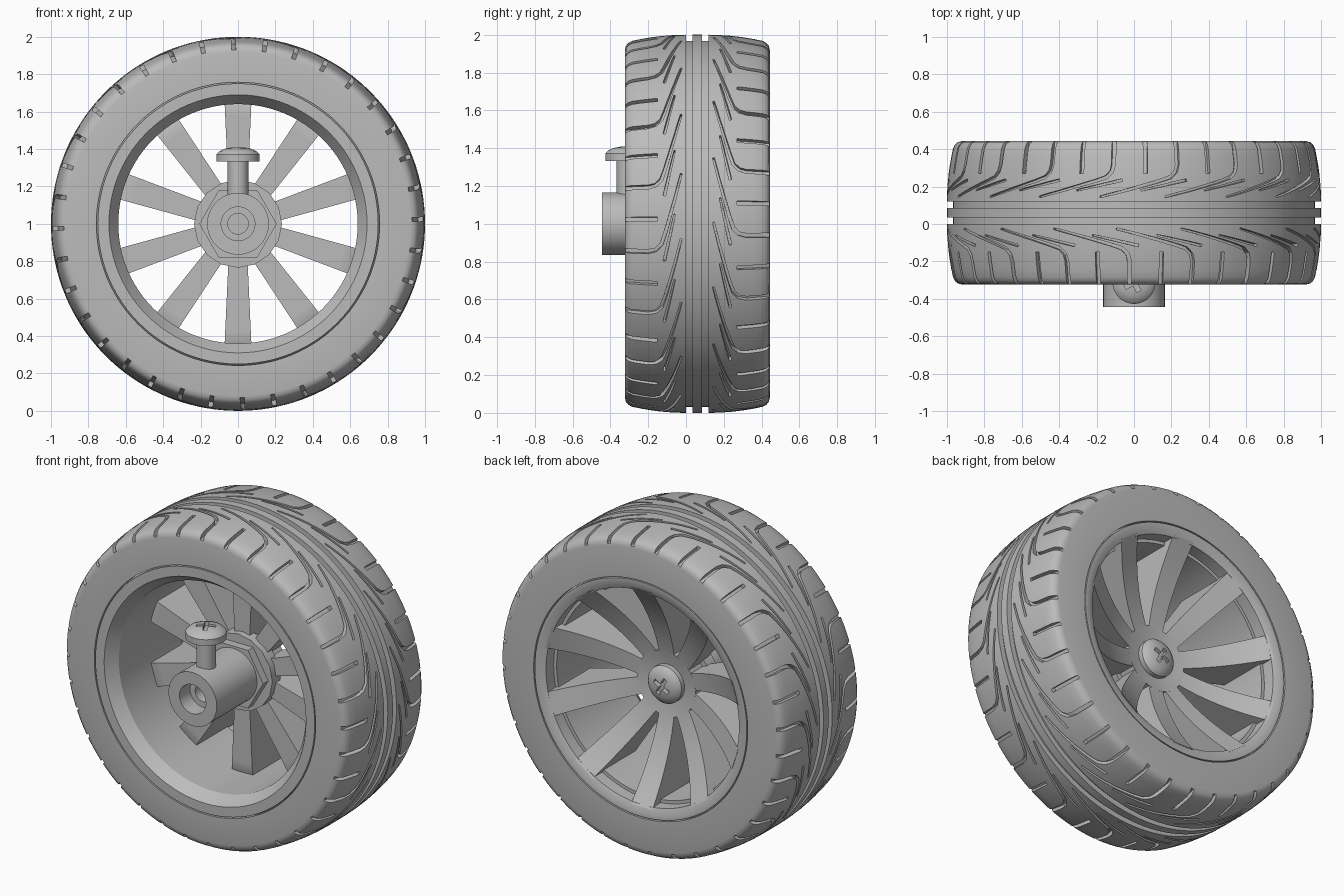
import bpy, bmesh, math
from math import cos, sin, pi, tau

cube = bpy.data.objects.get("Cube")
if cube:
    bpy.data.objects.remove(cube)

grey = bpy.data.materials.new("grey")
grey.use_nodes = True
grey.diffuse_color = (0.5, 0.5, 0.5, 1)
grey.node_tree.nodes["Principled BSDF"].inputs["Base Color"].default_value = (0.5, 0.5, 0.5, 1)

MID = 0.06       # tyre centre plane along y
HALF = 0.383     # half the tyre width
PITCH = tau / 18


def finish(name, bm):
    bmesh.ops.remove_doubles(bm, verts=bm.verts, dist=1e-5)
    bmesh.ops.recalc_face_normals(bm, faces=bm.faces)
    me = bpy.data.meshes.new(name)
    bm.to_mesh(me)
    bm.free()
    me.materials.append(grey)
    ob = bpy.data.objects.new(name, me)
    bpy.context.scene.collection.objects.link(ob)
    smooth(me)
    return ob


def smooth(me):
    me.shade_smooth()
    me.set_sharp_from_angle(angle=math.radians(30))


def on_wheel(r, y, t):
    return (r * cos(t), y, 1 + r * sin(t))


def skin(bm, rings, closed):
    # joins matching loops of vertices; closes round or caps the two ends
    n = len(rings[0])
    for i in range(len(rings) if closed else len(rings) - 1):
        a, b = rings[i], rings[(i + 1) % len(rings)]
        for j in range(n):
            k = (j + 1) % n
            bm.faces.new((a[j], a[k], b[k], b[j]))
    if not closed:
        bm.faces.new(rings[0])
        bm.faces.new(rings[-1])


def lathe(name, profile, segs=64, place=on_wheel):
    # turns a closed (radius, axial) profile
    bm = bmesh.new()
    rings = [[bm.verts.new(place(r, a, tau * i / segs)) for r, a in profile]
             for i in range(segs)]
    skin(bm, rings, True)
    return finish(name, bm)


def cut(ob, cutter):
    cutter.hide_render = True
    mod = ob.modifiers.new("cut", 'BOOLEAN')
    mod.operation, mod.solver, mod.object = 'DIFFERENCE', 'EXACT', cutter
    graph = bpy.context.evaluated_depsgraph_get()
    me = bpy.data.meshes.new_from_object(ob.evaluated_get(graph))
    ob.modifiers.clear()
    ob.data = me
    smooth(me)
    bpy.data.objects.remove(cutter)


# Tyre body with two grooves round the middle
def crown(off):
    return 1 - 0.4 * max(0, off - 0.06) ** 2


side = [(0.025, 1), (0.025, 0.968), (0.06, 0.968), (0.06, 1)]
side += [(o, crown(o)) for o in (0.12, 0.18, 0.24, 0.3, 0.345)]
side += [(0.365, 0.957), (0.378, 0.942), (HALF, 0.92)]
outline = [(r, MID - o) for o, r in reversed(side)] + [(r, MID + o) for o, r in side]
outline += [(0.732, MID + HALF), (0.732, 0.3), (0.757, 0.2), (0.757, MID - HALF)]
tyre = lathe("tyre", outline, 144)

# Tread grooves as tapering ribbons: (angle, distance from centre plane)
sweep = [(0.42, 0.085), (0.3, 0.115), (0.2, 0.142), (0.1, 0.17), (0.04, 0.19),
         (0.01, 0.22), (0, 0.26), (0, 0.41)]
sipe = [(0.55, 0.12), (0.425, 0.147), (0.3, 0.175)]
slot = [(0.175, 0.21), (0.175, 0.3), (0.175, 0.41)]


def ribbon(bm, path, sgn, shift, w0, w1):
    rings = []
    last = len(path) - 1
    for i, (t, o) in enumerate(path):
        a, b = path[max(i - 1, 0)], path[min(i + 1, last)]
        dt, do = b[0] - a[0], b[1] - a[1]
        w = (w0 + (w1 - w0) * i / last) / math.hypot(dt, do)
        nt, no = -do * w, dt * w
        low = crown(o) - 0.028
        rings.append([bm.verts.new(on_wheel(r, MID + sgn * (o + k * no), t + k * nt + shift))
                      for r, k in ((low, -1), (low, 1), (1.05, 1), (1.05, -1))])
    skin(bm, rings, False)


bm = bmesh.new()
for i in range(18):
    for sgn in (-1, 1):
        shift = i * PITCH + (0.087 if sgn > 0 else 0) - 0.15
        ribbon(bm, sweep, sgn, shift, 0.005, 0.012)
        ribbon(bm, sipe, sgn, shift, 0.004, 0.007)
        ribbon(bm, slot, sgn, shift, 0.011, 0.011)
cut(tyre, finish("tread_cutter", bm))

# Rim barrel with chamfered front mouth and stepped back lip
lathe("rim", [(0.75, -0.322), (0.69, -0.322), (0.64, -0.25), (0.64, 0.35), (0.66, 0.35),
              (0.66, 0.425), (0.7, 0.442), (0.725, 0.442), (0.725, 0.42), (0.77, 0.4),
              (0.77, -0.28), (0.75, -0.3)], 96)


# Ten spokes, flat in front and dished behind
def dish(r):
    return 0.17 + 0.255 * (r / 0.66) ** 2


bm = bmesh.new()
for i in range(10):
    ang = pi / 2 + i * tau / 10
    rings = []
    for j in range(13):
        r = 0.1 + 0.57 * j / 12
        w = 0.042 + 0.046 * r
        front = 0.04 if r < 0.65 else 0.06
        ring = []
        for u, y in ((-w, front), (w, front), (w, dish(r)), (-w, dish(r))):
            ring.append(bm.verts.new((r * cos(ang) - u * sin(ang), y,
                                      1 + r * sin(ang) + u * cos(ang))))
        rings.append(ring)
    skin(bm, rings, False)
finish("spokes", bm)

# Hub: dished core, collar, hex nut and bored axle sleeve
lathe("hub_core", [(0, 0.03), (0.2, 0.03)] + [(0.2 - 0.04 * k, dish(0.2 - 0.04 * k))
                                            for k in range(6)])
lathe("hub_collar", [(0, 0.08), (0.235, 0.08), (0.235, 0), (0, 0)], 16)
lathe("hex_nut", [(0, 0.02), (0.207, 0.02), (0.207, -0.05), (0, -0.05)], 6)
lathe("axle_sleeve", [(0, 0), (0.165, 0), (0.165, -0.443), (0.09, -0.443), (0.09, -0.34),
                      (0.055, -0.34), (0.055, -0.2), (0, -0.2)])


# Screws with domed, cross-slotted heads
def screw(name, place, base, shank, scale=1):
    head = [(0.115, 0), (0.115, 0.038), (0.1, 0.055), (0.07, 0.068), (0.035, 0.075), (0, 0.077)]
    ob = lathe(name, [(0, shank), (0.055, shank), (0.055, base)]
               + [(r, base + h) for r, h in head], 48, place)
    bm = bmesh.new()
    # plus-shaped prism
    a, b = 0.055, 0.013
    quarter = [(a, -b), (a, b), (b, b)]
    plus = []
    for q in range(4):
        for x, y in quarter:
            plus.append((math.hypot(x, y), math.atan2(y, x) + q * pi / 2 + 0.5))
    skin(bm, [[bm.verts.new(place(r, base + h, t)) for r, t in plus]
              for h in (0.045, 0.12)], False)
    cut(ob, finish(name + "_cutter", bm))


screw("hub_screw", on_wheel, 0.17, 0.1)
screw("clamp_screw", lambda r, a, t: (r * cos(t), r * sin(t) - 0.312, a), 1.333, 1.1)
